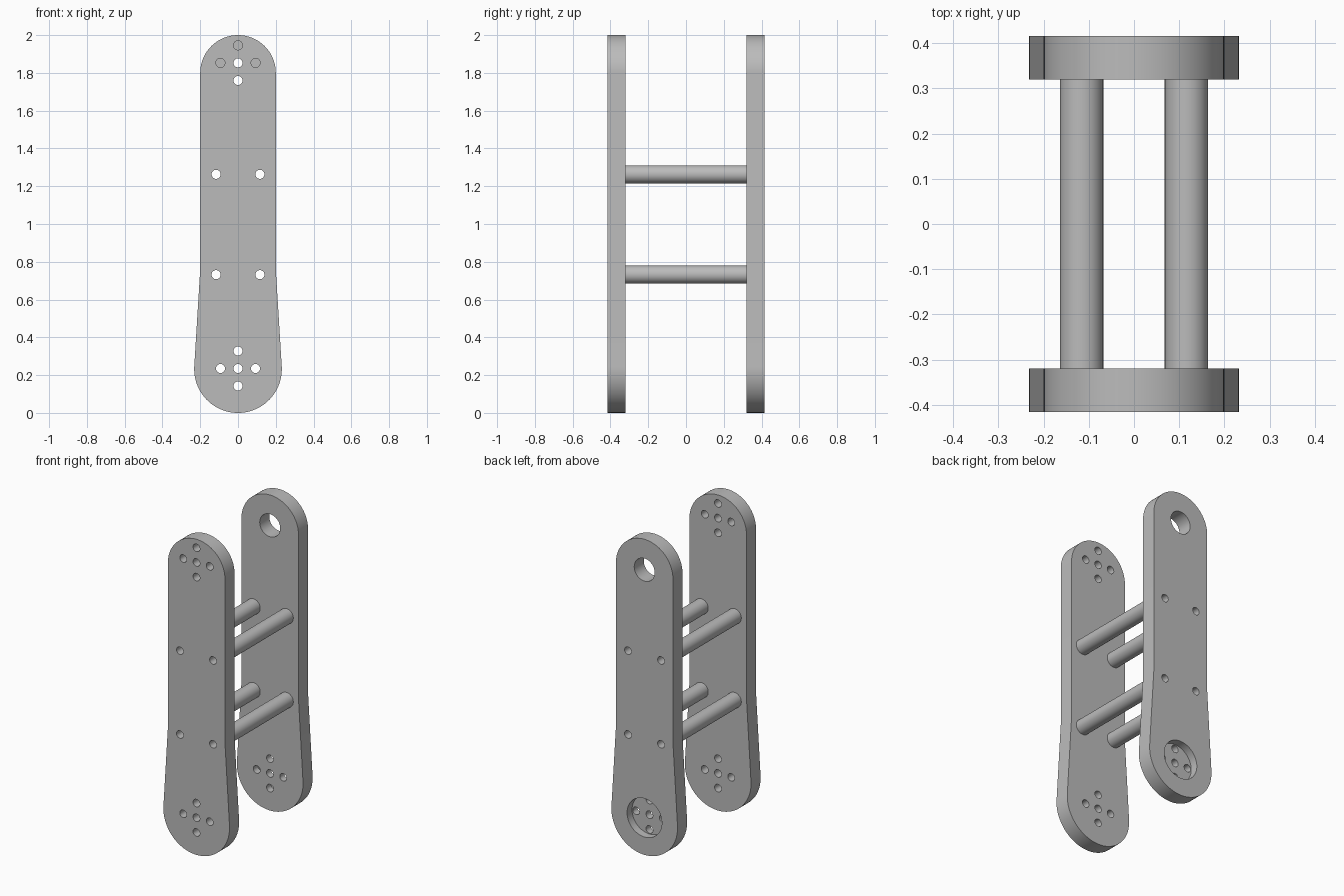
import bpy
import bmesh
from math import pi, sin, cos, radians
from mathutils import Matrix, Vector

cube = bpy.data.objects.get("Cube")
if cube:
    bpy.data.objects.remove(cube, do_unlink=True)

grey = bpy.data.materials.new("plain grey")
grey.use_nodes = True
grey.diffuse_color = (0.5, 0.5, 0.5, 1)
grey.node_tree.nodes["Principled BSDF"].inputs["Base Color"].default_value = (0.5, 0.5, 0.5, 1)

INNER, OUTER = 0.32, 0.416      # plate faces, measured from the middle
BOLT_R, TUBE_R = 0.024, 0.048
LOW_Z, HIGH_Z = 0.232, 1.8      # centres of the rounded ends
TUBES = [(x, z) for x in (-0.116, 0.116) for z in (0.732, 1.263)]


def new_object(name, bm):
    bmesh.ops.recalc_face_normals(bm, faces=bm.faces)
    mesh = bpy.data.meshes.new(name)
    bm.to_mesh(mesh)
    bm.free()
    mesh.materials.append(grey)
    obj = bpy.data.objects.new(name, mesh)
    bpy.context.collection.objects.link(obj)
    return obj


def add_rod(bm, x, z, radius, y0, y1, sides=32):
    """Cylinder along y between y0 and y1."""
    place = Matrix.Translation((x, (y0 + y1) / 2, z)) @ Matrix.Rotation(pi / 2, 4, "X")
    bmesh.ops.create_cone(bm, cap_ends=True, segments=sides, radius1=radius,
                          radius2=radius, depth=y1 - y0, matrix=place)


def cross(z, reach=0.093):
    """Five bolt positions: a centre and four around it."""
    return [(0, z), (reach, z), (-reach, z), (0, z + reach), (0, z - reach)]


def arc(z, radius, start, end, steps=40):
    angles = [radians(start + (end - start) * i / steps) for i in range(steps + 1)]
    return [(radius * cos(a), z + radius * sin(a)) for a in angles]


def make_plate(name, y0, y1):
    """Arm with a narrow round top and a wider round foot."""
    outline = arc(HIGH_Z, 0.2, 0, 180) + [(-0.2, 0.76)]
    outline += arc(LOW_Z, 0.232, 177, 363) + [(0.2, 0.76)]
    bm = bmesh.new()
    face = bm.faces.new([bm.verts.new((x, y0, z)) for x, z in outline])
    grown = bmesh.ops.extrude_face_region(bm, geom=[face])["geom"]
    moved = [v for v in grown if isinstance(v, bmesh.types.BMVert)]
    bmesh.ops.translate(bm, verts=moved, vec=Vector((0, y1 - y0, 0)))
    return new_object(name, bm)


def cut(obj, rods):
    """Remove a list of (x, z, radius, y0, y1) rods from an object."""
    bm = bmesh.new()
    for rod in rods:
        add_rod(bm, *rod)
    cutter = new_object("cutter", bm)
    cutter.hide_render = True
    mod = obj.modifiers.new("holes", "BOOLEAN")
    mod.operation, mod.solver, mod.object = "DIFFERENCE", "EXACT", cutter
    graph = bpy.context.evaluated_depsgraph_get()
    obj.data = bpy.data.meshes.new_from_object(obj.evaluated_get(graph))
    obj.modifiers.clear()
    bpy.data.objects.remove(cutter, do_unlink=True)


def bolts(places):
    return [(x, z, BOLT_R, -1, 1) for x, z in places]


# Front plate: bolt crosses at both ends
front_plate = make_plate("front_plate", -OUTER, -INNER)
cut(front_plate, bolts(cross(1.853) + TUBES + cross(0.235)))

# Back plate: large top hole, and a round pocket behind the lower bolt cross
back_plate = make_plate("back_plate", INNER, OUTER)
cut(back_plate, bolts(TUBES + cross(0.235)) + [(0, 1.807, 0.072, -1, 1)])
cut(back_plate, [(0, 0.235, 0.122, OUTER - 0.05, 1, 64)])

# Hollow spacer tubes joining the plates
parts = [front_plate, back_plate]
for i, (x, z) in enumerate(TUBES):
    bm = bmesh.new()
    add_rod(bm, x, z, TUBE_R, -INNER, INNER)
    tube = new_object(f"spacer_tube_{i + 1}", bm)
    cut(tube, bolts([(x, z)]))
    parts.append(tube)

# Smooth curved walls, crisp rims
bpy.ops.object.select_all(action="DESELECT")
for obj in parts:
    obj.select_set(True)
bpy.context.view_layer.objects.active = front_plate
bpy.ops.object.shade_smooth_by_angle(angle=radians(30))
